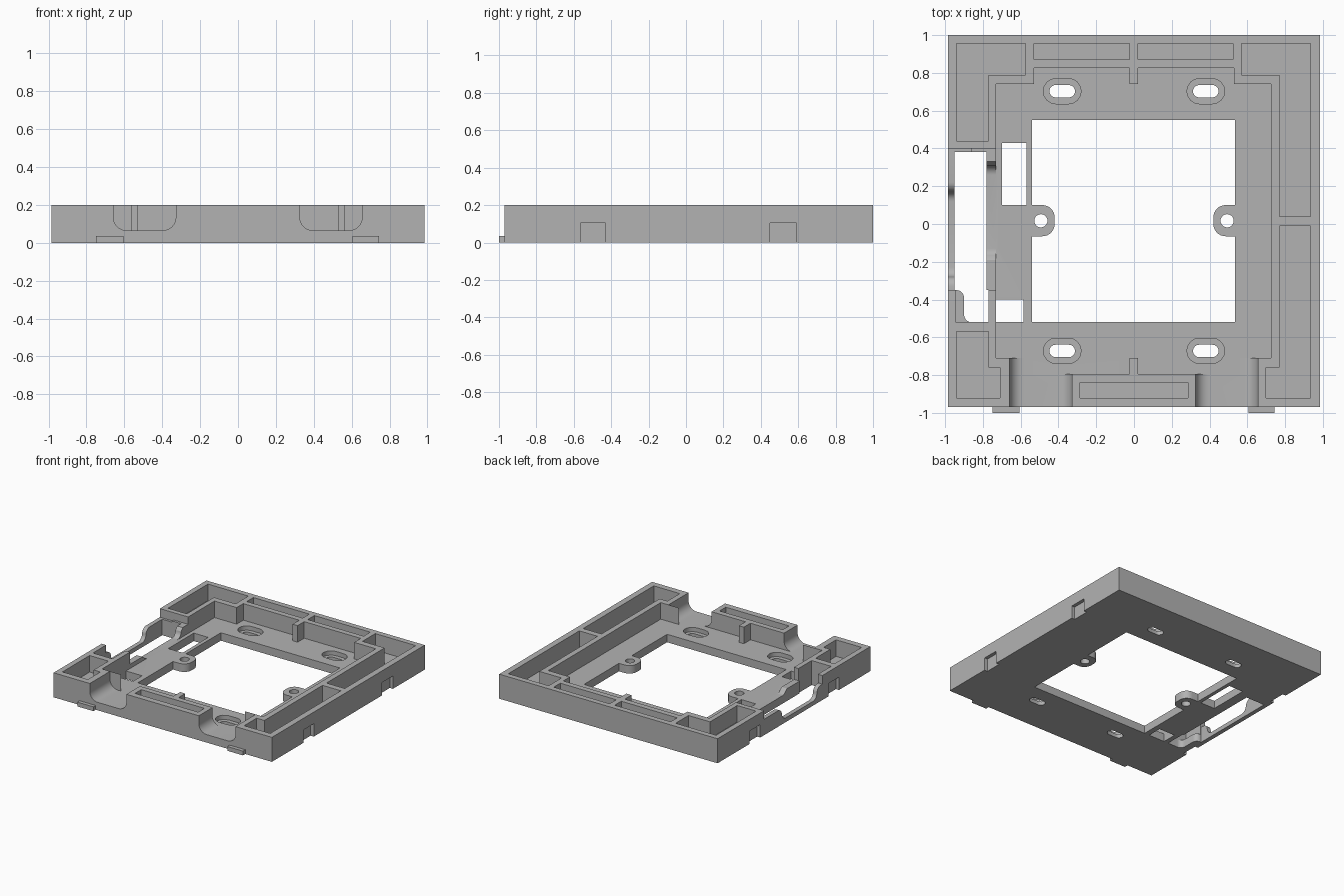
import bpy, bmesh
from math import sin, cos, pi
from mathutils import Vector

old = bpy.data.objects.get("Cube")
if old:
    bpy.data.objects.remove(old, do_unlink=True)

grey = bpy.data.materials.new("light grey plastic")
grey.use_nodes = True
GREY = (0.45, 0.45, 0.45, 1)
grey.diffuse_color = GREY
grey.node_tree.nodes["Principled BSDF"].inputs["Base Color"].default_value = GREY

TOP, FLOOR, HIGH = 0.2, 0.065, 0.3


def prism(name, outline, lo, hi, axis="z"):
    """Extrude a 2D outline along an axis: z uses (x, y), y uses (x, z), x uses (y, z)."""
    place = {"z": lambda a, b, c: (a, b, c),
             "y": lambda a, b, c: (a, c, b),
             "x": lambda a, b, c: (c, a, b)}[axis]
    bm = bmesh.new()
    face = bm.faces.new([bm.verts.new(place(a, b, lo)) for a, b in outline])
    grown = bmesh.ops.extrude_face_region(bm, geom=[face])["geom"]
    shift = Vector(place(0, 0, hi - lo))
    bmesh.ops.translate(bm, vec=shift, verts=[v for v in grown if isinstance(v, bmesh.types.BMVert)])
    bmesh.ops.recalc_face_normals(bm, faces=bm.faces)
    mesh = bpy.data.meshes.new(name)
    bm.to_mesh(mesh)
    bm.free()
    mesh.materials.append(grey)
    obj = bpy.data.objects.new(name, mesh)
    bpy.context.collection.objects.link(obj)
    return obj


def rect(x0, x1, y0, y1):
    return [(x0, y0), (x1, y0), (x1, y1), (x0, y1)]


def arc(cx, cy, r, start, end, steps=8):
    angles = [(start + (end - start) * i / steps) * pi / 180 for i in range(steps + 1)]
    return [(cx + r * cos(a), cy + r * sin(a)) for a in angles]


def stadium(cx, cy, half, r):
    return arc(cx + half - r, cy, r, -90, 90) + arc(cx - half + r, cy, r, 90, 270)


def combine(target, tool, operation):
    tool.hide_render = True
    mod = target.modifiers.new("cut", "BOOLEAN")
    mod.operation, mod.solver, mod.object = operation, "EXACT", tool
    bpy.context.view_layer.objects.active = target
    bpy.ops.object.modifier_apply(modifier=mod.name)
    bpy.data.objects.remove(tool, do_unlink=True)


def cut(outline, lo, hi=HIGH, axis="z"):
    combine(frame, prism("cutter", outline, lo, hi, axis), "DIFFERENCE")


# Solid frame block
frame = prism("mounting_frame", rect(-0.985, 0.985, -0.97, 1.0), 0, TOP)

# Stepped inner cavity, with a small rib at the middle of front and back
cavity = [(-0.73, 0.74), (-0.53, 0.74), (-0.53, 0.825), (-0.025, 0.825), (-0.025, 0.74),
          (0.02, 0.74), (0.02, 0.825), (0.53, 0.825), (0.53, 0.74), (0.725, 0.74),
          (0.725, -0.71), (0.56, -0.71), (0.56, -0.795), (0.02, -0.795), (0.02, -0.71),
          (-0.025, -0.71), (-0.025, -0.795), (-0.56, -0.795), (-0.56, -0.71), (-0.73, -0.71)]
cut(cavity, FLOOR)

# Round-bottomed cable notches through the front wall
R = 0.07
for mid in (-0.493, 0.491):
    a, b = mid - 0.165, mid + 0.165
    notch = ([(b, HIGH), (a, HIGH)] + arc(a + R, FLOOR + R, R, 180, 270)
             + arc(b - R, FLOOR + R, R, 270, 360))
    cut(notch, -1.1, -0.71, "y")

# Hollow pockets in the walls
pockets = [
    [(-0.94, 0.955), (-0.575, 0.955), (-0.575, 0.79), (-0.77, 0.79), (-0.77, 0.44), (-0.94, 0.44)],
    [(0.57, 0.955), (0.935, 0.955), (0.935, 0.04), (0.77, 0.04), (0.77, 0.79), (0.57, 0.79)],
    [(0.935, -0.01), (0.77, -0.01), (0.77, -0.76), (0.7, -0.76), (0.7, -0.92), (0.935, -0.92)],
    [(-0.94, -0.57), (-0.77, -0.57), (-0.77, -0.76), (-0.71, -0.76), (-0.71, -0.92), (-0.94, -0.92)],
    rect(-0.53, -0.025, 0.87, 0.955), rect(0.02, 0.525, 0.87, 0.955),
    rect(-0.285, 0.285, -0.92, -0.84)]
for outline in pockets:
    cut(outline, FLOOR)

# Side opening: dipped outer rail, then the inner rail, then the hole itself
r = 0.05
outer_dip = ([(0.4, HIGH), (-0.35, HIGH)] + [(-0.35, 0.13)]
             + arc(-0.33, 0.08, r, 90, 0, 6) + arc(-0.23, 0.085, r, 180, 270, 6)
             + arc(0.12, 0.085, r, 270, 360, 6) + arc(0.22, 0.08, r, 180, 90, 6)
             + [(0.4, 0.13)])
cut(outer_dip, -1.1, -0.86, "x")
inner_dip = ([(0.4, HIGH), (-0.35, HIGH), (-0.35, 0.1), (-0.19, 0.1)]
             + arc(-0.13, 0.115, r, 210, 270, 5) + arc(0.26, 0.115, r, 270, 360, 6)
             + [(0.33, 0.14), (0.4, 0.14)])
cut(inner_dip, -0.861, -0.72, "x")
opening = [(-0.95, 0.38), (-0.95, -0.35)] + arc(-0.94, -0.39, 0.04, 90, 0, 5) + \
    arc(-0.86, -0.48, 0.04, 180, 270, 5) + [(-0.77, -0.52), (-0.77, -0.35), (-0.78, -0.35), (-0.78, 0.38)]
cut(opening, -0.1)
cut(rect(-0.945, -0.85, -0.52, -0.34), FLOOR)

# Central window and the two smaller floor holes beside it
for hole in (rect(-0.54, 0.535, -0.52, 0.55), rect(-0.7, -0.57, 0.1, 0.43),
             rect(-0.73, -0.585, -0.52, -0.4)):
    cut(hole, -0.1)

# Countersunk screw slots
for x in (-0.38, 0.38):
    for y in (0.703, -0.672):
        cut(stadium(x, y, 0.1, 0.067), 0.03)
        cut(stadium(x, y, 0.068, 0.033), -0.1)

# Screw ears reaching into the window
for side in (-1, 1):
    ear = [(side * x, y) for x, y in
           [(0.56, -0.065)] + arc(0.485, 0.0, 0.065, 270, 180) + arc(0.485, 0.035, 0.065, 180, 90)
           + [(0.56, 0.1)]]
    combine(frame, prism("ear", ear, 0, FLOOR), "UNION")
    cut(arc(side * 0.493, 0.017, 0.035, 0, 345, 23), -0.1)

# Latch recesses low on both side walls
for side in (-1, 1):
    for y0, y1 in ((-0.565, -0.43), (0.45, 0.59)):
        x0, x1 = sorted((side * 0.957, side * 1.1))
        cut(rect(x0, x1, y0, y1), -0.1, 0.105)

# Front tabs
for label, x0, x1 in (("right", -0.75, -0.605), ("left", 0.605, 0.745)):
    prism("front_tab_" + label, rect(x0, x1, -1.0, -0.965), 0, 0.035)

# Smooth the rounded cuts, keep the edges crisp
bpy.ops.object.select_all(action="DESELECT")
frame.select_set(True)
bpy.context.view_layer.objects.active = frame
bpy.ops.object.shade_smooth_by_angle(angle=pi / 6)
